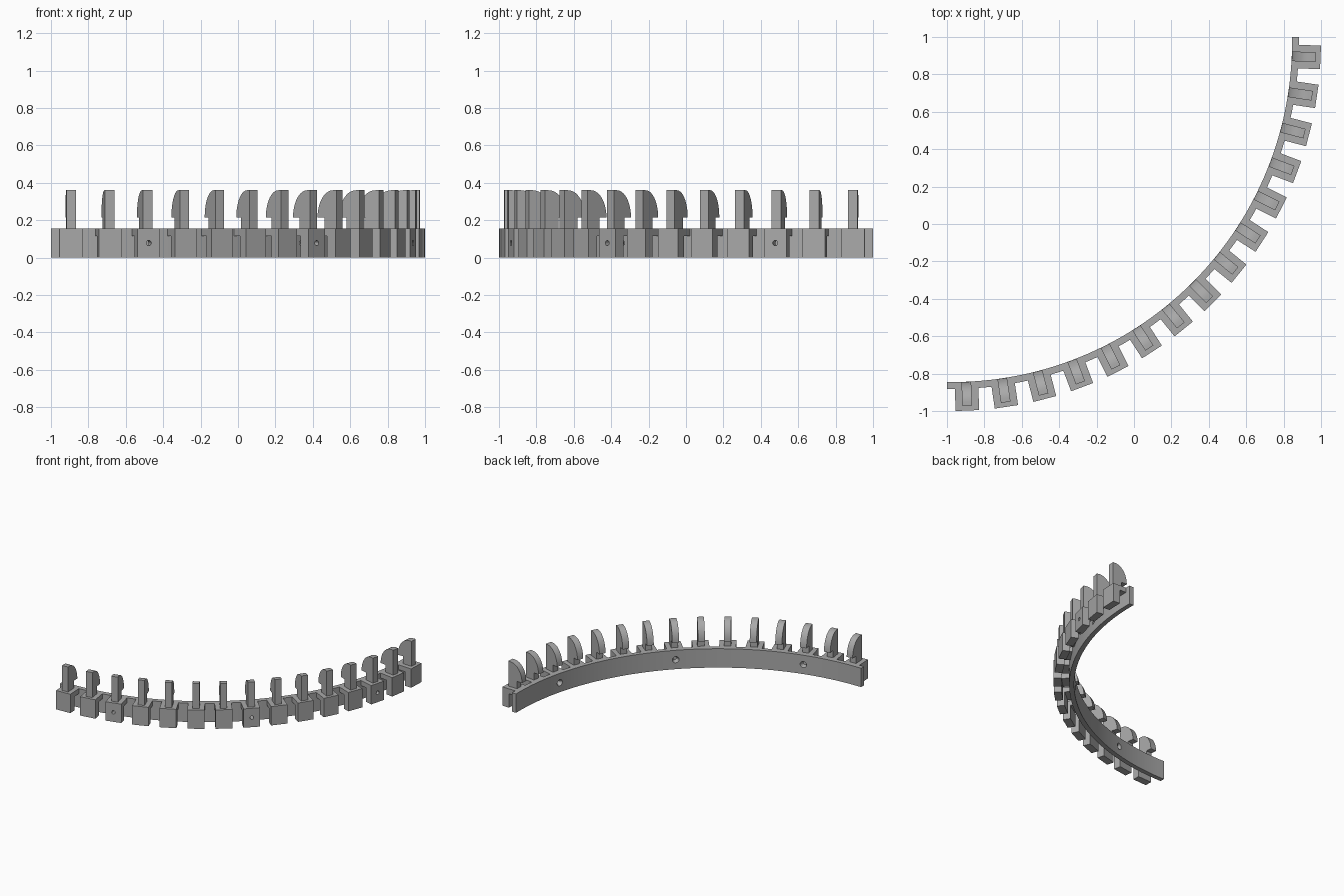
import bpy, bmesh, math
from mathutils import Matrix

cube = bpy.data.objects.get("Cube")
if cube:
    bpy.data.objects.remove(cube)

CENTRE = (-0.973, 0.973, 0)      # centre of the curved rail
R_IN, R_OUT = 1.818, 1.855       # rail faces
RAIL_H = 0.155
COUNT = 15
FIRST = 2.4                      # angle of the first bracket
STEP = (90 - 2 * FIRST) / (COUNT - 1)
DRILLED = (2, 7, 12)

grey = bpy.data.materials.new("plain grey")
grey.use_nodes = True
grey.diffuse_color = (0.4, 0.4, 0.4, 1)
grey.node_tree.nodes["Principled BSDF"].inputs["Base Color"].default_value = (0.4, 0.4, 0.4, 1)


def add_object(name, bm, angle=0):
    """Finish a mesh and swing it around the rail centre."""
    bmesh.ops.recalc_face_normals(bm, faces=bm.faces)
    mesh = bpy.data.meshes.new(name)
    bm.to_mesh(mesh)
    bm.free()
    mesh.materials.append(grey)
    ob = bpy.data.objects.new(name, mesh)
    ob.location = CENTRE
    ob.rotation_euler.z = math.radians(angle)
    bpy.context.collection.objects.link(ob)
    return ob


def extrude_profile(name, profile, width, angle):
    """Extrude a (radius, height) outline sideways."""
    bm = bmesh.new()
    face = bm.faces.new([bm.verts.new((-width / 2, -r, z)) for r, z in profile])
    new = bmesh.ops.extrude_face_region(bm, geom=[face])["geom"]
    verts = [v for v in new if isinstance(v, bmesh.types.BMVert)]
    bmesh.ops.translate(bm, verts=verts, vec=(width, 0, 0))
    return add_object(name, bm, angle)


def cutter(name, radius, depth, r1, r2, angle):
    """Radial cone whose middle lies at the given radius."""
    bm = bmesh.new()
    turn = Matrix.Translation((0, -radius, RAIL_H / 2)) @ Matrix.Rotation(math.radians(90), 4, 'X')
    bmesh.ops.create_cone(bm, cap_ends=True, segments=20, radius1=r1, radius2=r2,
                          depth=depth, matrix=turn)
    ob = add_object(name, bm, angle)
    ob.hide_render = True
    return ob


def cut(target, tool):
    mod = target.modifiers.new("hole", 'BOOLEAN')
    mod.operation = 'DIFFERENCE'
    mod.solver = 'EXACT'
    mod.object = tool
    bpy.context.view_layer.objects.active = target
    bpy.ops.object.modifier_apply(modifier=mod.name)


# Curved rail: rectangular section swept along the arc
bm = bmesh.new()
section = [(R_IN, 0), (R_OUT, 0), (R_OUT, RAIL_H), (R_IN, RAIL_H)]
SEGS, OVER = 60, 0.83
rings = []
for i in range(SEGS + 1):
    a = math.radians(-OVER + (90 + 2 * OVER) * i / SEGS)
    rings.append([bm.verts.new((r * math.sin(a), -r * math.cos(a), z)) for r, z in section])
for a, b in zip(rings, rings[1:]):
    for k in range(4):
        n = (k + 1) % 4
        bm.faces.new((a[k], a[n], b[n], b[k]))
bm.faces.new(rings[0])
bm.faces.new(rings[-1])
rail = add_object("curved_rail", bm)

# Bracket outline: outer plate hung from a bridge, open slot below
bracket = [(R_OUT - 0.003, RAIL_H), (1.972, RAIL_H), (1.972, 0), (1.913, 0),
           (1.913, 0.115), (R_OUT - 0.003, 0.115)]

# Tooth outline: upright outer face, rounded back, undercut foot
ARC = 10
tooth = [(1.866, RAIL_H), (1.947, RAIL_H), (1.947, 0.36)]
for i in range(ARC + 1):
    t = math.pi / 2 * (1 - i / ARC)
    tooth.append((1.925 - 0.107 * math.cos(t), 0.215 + 0.145 * math.sin(t)))
tooth.append((1.866, 0.215))

smooth = [rail]
for i in range(COUNT):
    angle = FIRST + i * STEP
    block = extrude_profile(f"bracket_{i + 1}", bracket, 0.126, angle)
    smooth.append(extrude_profile(f"tooth_{i + 1}", tooth, 0.052, angle))
    # Screw holes with a countersink on the inside of the rail
    if i in DRILLED:
        drill = cutter("drill_cutter", 1.9, 0.3, 0.014, 0.014, angle)
        sink = cutter("countersink_cutter", 1.825, 0.04, 0.032, 0.012, angle)
        bpy.context.view_layer.update()
        cut(block, drill)
        cut(rail, drill)
        cut(rail, sink)
        for tool in (drill, sink):
            bpy.data.objects.remove(tool)

# Smooth the curved parts, keeping edges sharp
bpy.ops.object.select_all(action='DESELECT')
for ob in smooth:
    ob.select_set(True)
bpy.context.view_layer.objects.active = rail
bpy.ops.object.shade_smooth_by_angle(angle=math.radians(30))
